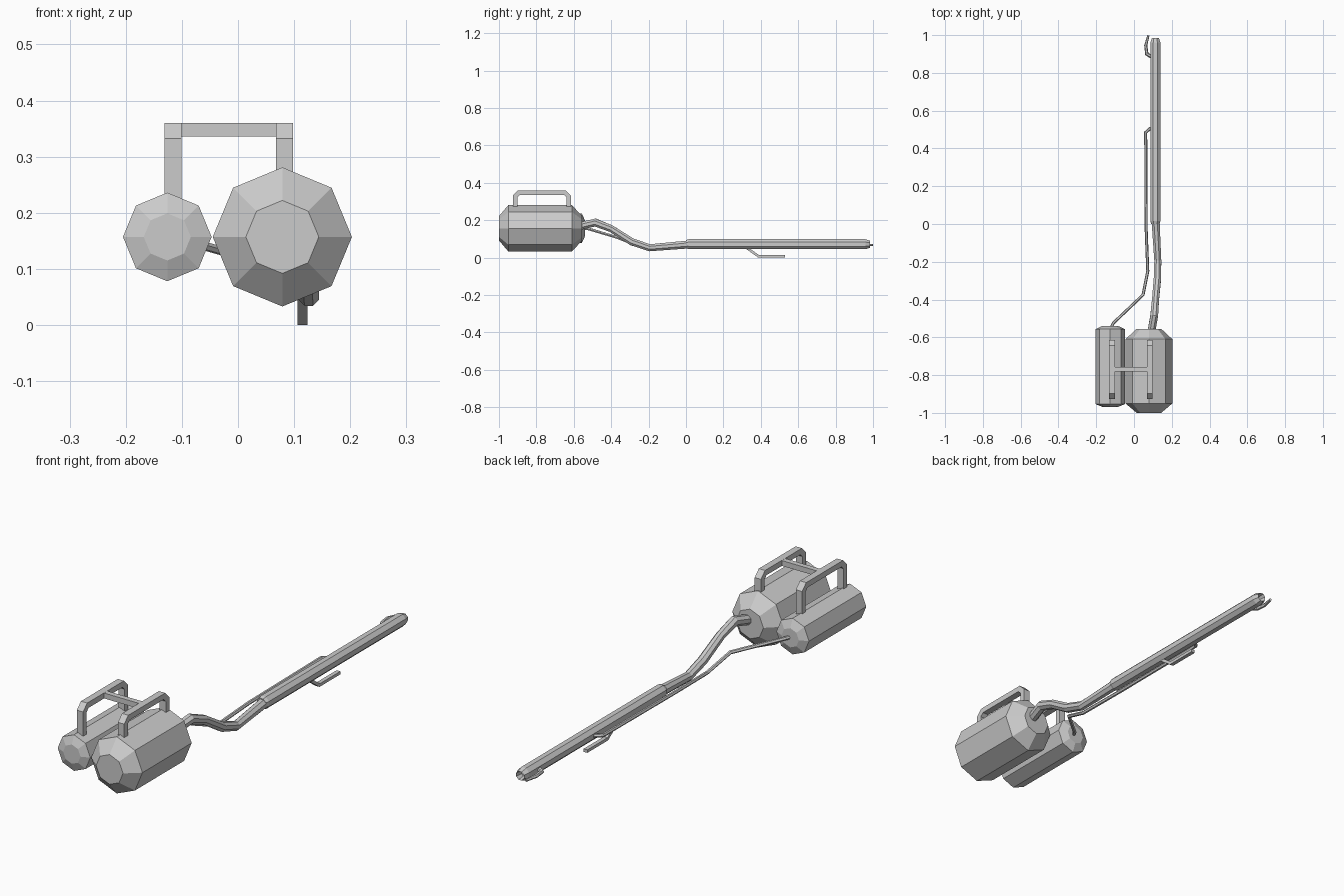
import bpy, bmesh
from math import cos, sin, pi
from mathutils import Vector

cube = bpy.data.objects.get("Cube")
if cube:
    bpy.data.objects.remove(cube, do_unlink=True)

GREY = (0.6, 0.6, 0.6, 1)
metal = bpy.data.materials.new("plain grey metal")
metal.use_nodes = True
metal.diffuse_color = GREY
metal.node_tree.nodes["Principled BSDF"].inputs["Base Color"].default_value = GREY


def sweep(name, path, radii, sides=8, turn=0.0, squash=1.0, ref=(1, 0, 0), bore=0.0):
    """Sweep a polygon along a path with mitred corners and capped ends."""
    pts = [Vector(p) for p in path]
    if not isinstance(radii, (list, tuple)):
        radii = [radii] * len(pts)
    dirs = [(b - a).normalized() for a, b in zip(pts, pts[1:])]
    bm = bmesh.new()
    rings = []
    for i, (p, r) in enumerate(zip(pts, radii)):
        d_in = dirs[max(i - 1, 0)]
        d_out = dirs[min(i, len(dirs) - 1)]
        n = (d_in + d_out).normalized()
        ref_v = Vector(ref)
        u = (ref_v - d_in * ref_v.dot(d_in)).normalized()
        v = d_in.cross(u)
        ring = []
        for k in range(sides):
            a = turn + 2 * pi * k / sides
            o = u * cos(a) * r + v * sin(a) * r * squash
            ring.append(bm.verts.new(p + o - d_in * (o.dot(n) / d_in.dot(n))))
        rings.append(ring)
    for a, b in zip(rings, rings[1:]):
        for k in range(sides):
            j = (k + 1) % sides
            bm.faces.new((a[k], a[j], b[j], b[k]))
    bm.faces.new(rings[0][::-1])
    end = bm.faces.new(rings[-1])
    bm.normal_update()
    if bore:
        # hollow mouth
        bmesh.ops.inset_individual(bm, faces=[end], thickness=0.005)
        bmesh.ops.translate(bm, verts=end.verts, vec=-dirs[-1] * bore)
    bmesh.ops.recalc_face_normals(bm, faces=bm.faces)
    mesh = bpy.data.meshes.new(name)
    bm.to_mesh(mesh)
    bm.free()
    mesh.materials.append(metal)
    obj = bpy.data.objects.new(name, mesh)
    bpy.context.collection.objects.link(obj)
    return obj


# Tanks
def tank(name, x, ys, radius, cap):
    sweep(name, [(x, y, 0.157) for y in ys], [cap, radius, radius, cap])


tank("large_tank", 0.079, (-1.0, -0.95, -0.61, -0.555), 0.124, 0.065)
tank("small_tank", -0.126, (-0.968, -0.953, -0.557, -0.54), 0.079, 0.042)

# Carrying handles with chamfered corners, joined by a crossbar
for name, x in (("right_handle", -0.116), ("left_handle", 0.083)):
    profile = [(-0.914, 0.2), (-0.914, 0.327), (-0.893, 0.348),
               (-0.648, 0.348), (-0.627, 0.327), (-0.627, 0.2)]
    sweep(name, [(x, y, z) for y, z in profile], 0.0215, 4, pi / 4, 0.8)
sweep("handle_crossbar", [(-0.116, -0.77, 0.348), (0.083, -0.77, 0.348)],
      0.0165, 4, pi / 4, ref=(0, 0, 1))

# Main hose from the large tank to the lance
sweep("main_hose",
      [(0.09, -0.58, 0.166), (0.107, -0.485, 0.188), (0.114, -0.4, 0.155),
       (0.124, -0.29, 0.085), (0.126, -0.195, 0.053), (0.114, 0.02, 0.071)],
      [0.022, 0.022, 0.02, 0.021, 0.02, 0.023], 8, pi / 8)

# Lance with a tapered, hollow tip
sweep("lance", [(0.113, y, 0.072) for y in (0.0, 0.015, 0.96, 0.985)],
      [0.024, 0.029, 0.029, 0.02], 8, pi / 8, bore=0.03)

# Thin feed line from the small tank, running along the lance
sweep("feed_line",
      [(-0.126, -0.56, 0.157), (-0.11, -0.525, 0.155), (0.048, -0.375, 0.11),
       (0.073, -0.25, 0.062), (0.064, -0.02, 0.068), (0.062, 0.485, 0.072),
       (0.09, 0.51, 0.072)], 0.008, 6)

# Igniter beside the tip
sweep("igniter",
      [(0.095, 0.885, 0.07), (0.068, 0.9, 0.07), (0.062, 0.945, 0.07),
       (0.076, 0.998, 0.067)], [0.011, 0.009, 0.008, 0.006], 6)

# Trigger lever under the lance
sweep("trigger_lever",
      [(0.115, 0.325, 0.052), (0.115, 0.388, 0.007), (0.115, 0.53, 0.007)],
      0.0125, 4, pi / 4, 0.75)
